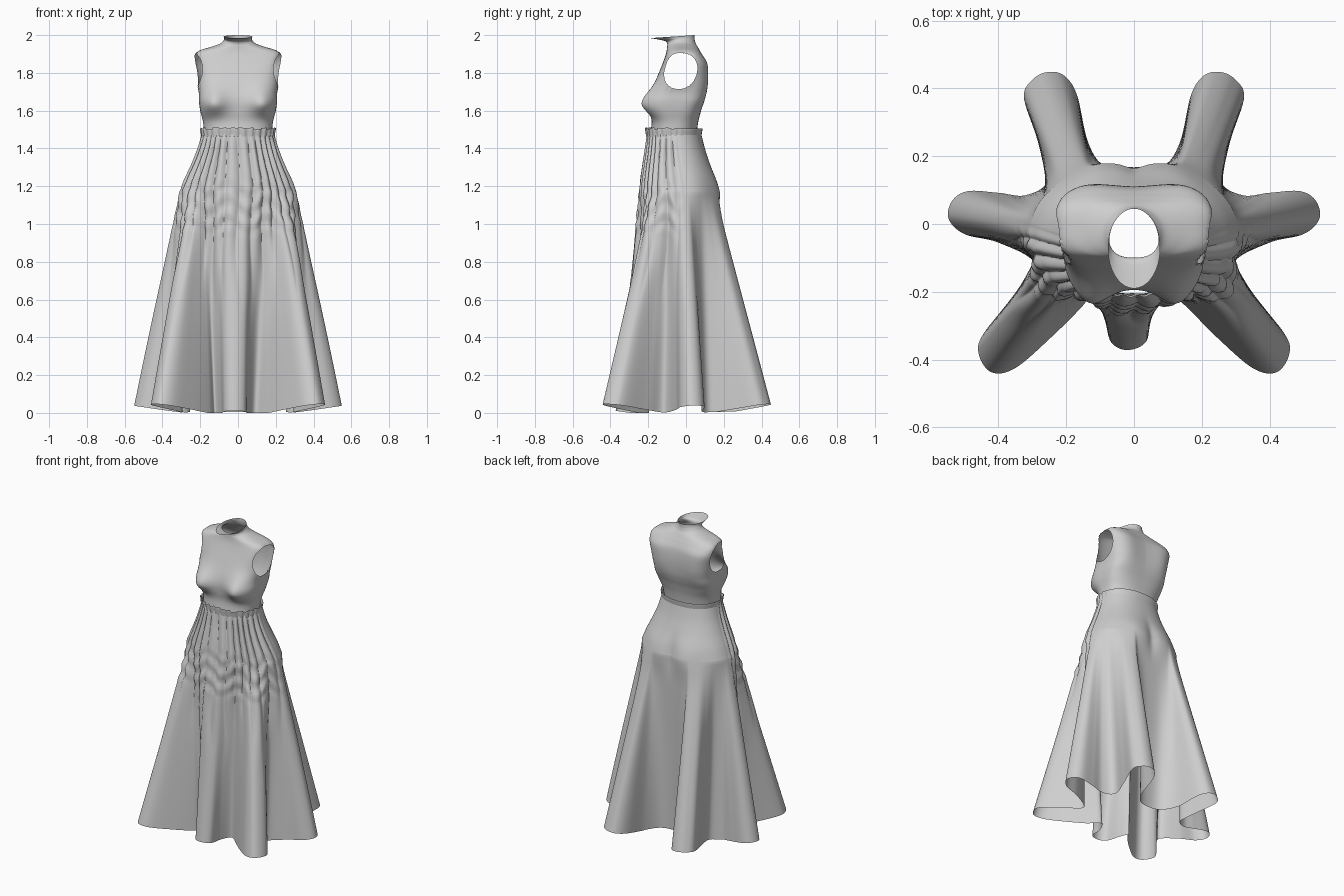
import bpy, bmesh, math, random
from mathutils import Vector

if "Cube" in bpy.data.objects:
    bpy.data.objects.remove(bpy.data.objects["Cube"])

random.seed(3)
fabric = bpy.data.materials.new("grey_fabric")
fabric.diffuse_color = (0.62, 0.62, 0.62, 1)
fabric.use_nodes = True
fabric.node_tree.nodes["Principled BSDF"].inputs["Base Color"].default_value = fabric.diffuse_color


def smoothstep(a, b, v):
    t = min(1, max(0, (v - a) / (b - a)))
    return t * t * (3 - 2 * t)


def catmull(p0, p1, p2, p3, t):
    return [0.5 * (2 * b + (c - a) * t + (2 * a - 5 * b + 4 * c - d) * t * t
                   + (3 * b - a - 3 * c + d) * t ** 3)
            for a, b, c, d in zip(p0, p1, p2, p3)]


def resample(rows, steps):
    """Smooth an open table of section values."""
    out = []
    for i in range(len(rows) - 1):
        q = [rows[min(max(k, 0), len(rows) - 1)] for k in range(i - 1, i + 3)]
        out += [catmull(*q, s / steps) for s in range(steps)]
    return out + [list(rows[-1])]


def section(a, rx, front, back, power):
    """Rounded cross-section; angle 0 is the back, pi the front."""
    s, c = math.sin(a), math.cos(a)
    k = (abs(s) ** power + abs(c) ** power) ** (-1 / power)
    return rx * s * k, (back - front) / 2 * c * k + (front + back) / 2


def loft(name, rings, trim=None):
    """Join closed rings of points into an open, smooth tube."""
    bm = bmesh.new()
    grid = [[bm.verts.new(p) for p in ring] for ring in rings]
    n = len(grid[0])
    for lo, hi in zip(grid, grid[1:]):
        for i in range(n):
            j = (i + 1) % n
            bm.faces.new((lo[j], lo[i], hi[i], hi[j]))
    if trim:
        trim(bm)
    mesh = bpy.data.meshes.new(name)
    bm.to_mesh(mesh)
    bm.free()
    mesh.materials.append(fabric)
    ob = bpy.data.objects.new(name, mesh)
    bpy.context.collection.objects.link(ob)
    bpy.ops.object.select_all(action='DESELECT')
    ob.select_set(True)
    bpy.context.view_layer.objects.active = ob
    bpy.ops.object.shade_smooth_by_angle(angle=math.radians(60))
    return ob


# ---- bodice: height, half width, front, back, roundness
bodice_rows = resample([
    (1.47, .178, -.19, .055, 2.4), (1.54, .185, -.182, .065, 2.6),
    (1.60, .200, -.19, .08, 3.1), (1.65, .207, -.193, .096, 3.4),
    (1.70, .208, -.183, .106, 3.3), (1.78, .218, -.152, .110, 3.4),
    (1.85, .230, -.124, .103, 3.8), (1.895, .230, -.108, .085, 3.6),
    (1.92, .200, -.102, .072, 3), (1.938, .142, -.10, .062, 2.4),
    (1.955, .095, -.10, .052, 2.1), (1.972, .076, -.112, .046, 2),
    (1.983, .073, -.15, .045, 2), (1.992, .077, -.19, .045, 2)], 6)
N = 200
rings = []
for z, rx, f, b, p in bodice_rows:
    ring = []
    for i in range(N):
        a = 2 * math.pi * i / N
        x, y = section(a, rx, f, b, p)
        h = z
        if math.cos(a) < 0:     # bust
            d = (abs(x) - .13) / .065
            e = (z - 1.635) / (.055 if z < 1.635 else .08)
            y -= .050 * math.exp(-d * d - e * e) * min(1, -2.2 * math.cos(a))
        else:                   # shoulder blades
            g = smoothstep(1.6, 1.75, z) * smoothstep(1.93, 1.84, z)
            d = (abs(x) - .15) / .09
            y += .014 * math.exp(-d * d) * g * min(1, 2 * math.cos(a))
        if z > 1.96:            # collar tilts up at the back
            h += .008 * (z - 1.96) / .032 * math.cos(a)
        ring.append((x, y, h))
    rings.append(ring)


def cut_armholes(bm):
    """Egg-shaped openings, cut deeper toward the front."""
    radii = Vector((.09, .115, .110))
    for side in (-1, 1):
        c = Vector((side * .262, -.022, 1.807))

        def local(v):
            d = v.co - c
            d.x -= side * .22 * d.y
            return Vector((d.x / radii.x, d.y / radii.y, d.z / radii.z))
        inside = [v for v in bm.verts if local(v).length < 1]
        rim = {o for v in inside for f in v.link_faces for o in f.verts} - set(inside)
        bmesh.ops.delete(bm, geom=inside, context='VERTS')
        for v in rim:           # pull the ragged edge onto a clean oval
            d = local(v).normalized()
            dy = d.y * radii.y
            v.co = c + Vector((d.x * radii.x + side * .22 * dy, dy, d.z * radii.z))


loft("bodice", rings, cut_armholes)

# ---- skirt hem: lobes from back centre round to front, mirrored
half = [(.08, .155), (.135, .24), (.168, .38), (.205, .437), (.25, .449), (.295, .43),
        (.325, .375), (.285, .25), (.255, .13), (.32, .085), (.40, .092), (.49, .097),
        (.537, .068), (.547, .015), (.50, -.03), (.40, -.055), (.295, -.115),
        (.345, -.20), (.445, -.325), (.458, -.385), (.42, -.438), (.35, -.425),
        (.245, -.335), (.15, -.24), (.09, -.195)]
hem_ctrl = ([(0, .135)] + half + [(.05, -.26), (.037, -.345), (-.02, -.372),
            (-.07, -.345), (-.088, -.26)]
            + [(-x - (.03 if k == 0 else 0), y) for k, (x, y) in enumerate(half[::-1])])
m, steps = len(hem_ctrl), 9
hem = [catmull(*[hem_ctrl[(i + k) % m] for k in (-1, 0, 1, 2)], s / steps)
       for i in range(m) for s in range(steps)]
n = len(hem)

# angle of each fabric column at the waist, smoothed so columns never cross
drift = []
for i, (x, y) in enumerate(hem):
    a = math.atan2(x, y + .03)
    base = 2 * math.pi * i / n
    drift.append((a - base + math.pi) % (2 * math.pi) - math.pi)
W = 20
angles = [2 * math.pi * i / n + sum(drift[(i + k) % n] for k in range(-W, W + 1)) / (2 * W + 1)
          for i in range(n)]

HIP = 1.17
hip_rows = resample([
    (HIP, .308, -.242, .172, 2.2), (1.24, .28, -.236, .155, 2.2),
    (1.32, .243, -.225, .127, 2.2), (1.4, .212, -.213, .10, 2.2),
    (1.49, .188, -.205, .078, 2.2)], 10)


def gathers(a, z):
    """Outward offset of the front pleats and puckered rows."""
    front = smoothstep(.2, -.25, math.cos(a))
    fade = smoothstep(.45, 1.0, z) * smoothstep(1.52, 1.38, z)
    wob = .8 * math.sin(5 * a) + .4 * math.sin(9 * z + 3 * a)
    pleat = abs(math.sin(15 * a + wob)) - .6
    pucker = math.sin(2 * math.pi * z / .1 + 2.2 * math.sin(9 * a))
    rows = smoothstep(.92, 1.0, z) * smoothstep(1.28, 1.08, z)
    return front * (.016 * fade * pleat + .005 * rows * pucker)


def hips(a, x, z):
    """Soft seat shape at the back."""
    if math.cos(a) < 0:
        return 0
    g = math.exp(-((z - 1.17) / .11) ** 2) * smoothstep(0, .4, math.cos(a))
    return g * (.014 * math.exp(-((abs(x) - .11) / .08) ** 2) - .01 * math.exp(-(x / .035) ** 2))


rings = []
LOW = 56
for k in range(LOW):            # flared lower part, lobes growing toward the hem
    u = 1 - k / LOW
    w = u ** 1.03
    ring = []
    for a, (hx, hy) in zip(angles, hem):
        sx, sy = section(a, .308 + .02 * u, -.242, .172 + .01 * u, 2.2)
        hz = max(0, .15 * (math.hypot(hx, hy) - .3)) + .03 * max(0, hy)
        z = HIP + (hz - HIP) * u
        g = gathers(a, z)
        x = sx + (hx - sx) * w
        y = sy + (hy - sy) * w
        ring.append((x + g * math.sin(a), y + g * math.cos(a) + hips(a, x, z), z))
    rings.append(ring)
for z, rx, f, b, p in hip_rows:  # fitted upper part
    ring = []
    for a in angles:
        x, y = section(a, rx, f, b, p)
        g = gathers(a, z)
        ring.append((x + g * math.sin(a), y + g * math.cos(a) + hips(a, x, z), z))
    rings.append(ring)
loft("skirt", rings)

# ---- gathered waistband with an uneven top edge
rings = []
jag = [random.uniform(-.007, .007) for _ in range(60)]
for z, grow in ((1.462, .002), (1.475, .004), (1.488, .006), (1.498, .008), (1.506, .008)):
    ring = []
    for i in range(240):
        a = 2 * math.pi * i / 240
        front = smoothstep(.5, -.2, math.cos(a))
        r = grow + .003 * front * math.sin(30 * a)
        x, y = section(a, .19 + r, -.206 - r, .079 + r, 2.2)
        ring.append((x, y, z + front * jag[i // 4] * smoothstep(1.475, 1.505, z)))
    rings.append(ring)
loft("waist_ruffle", rings)
